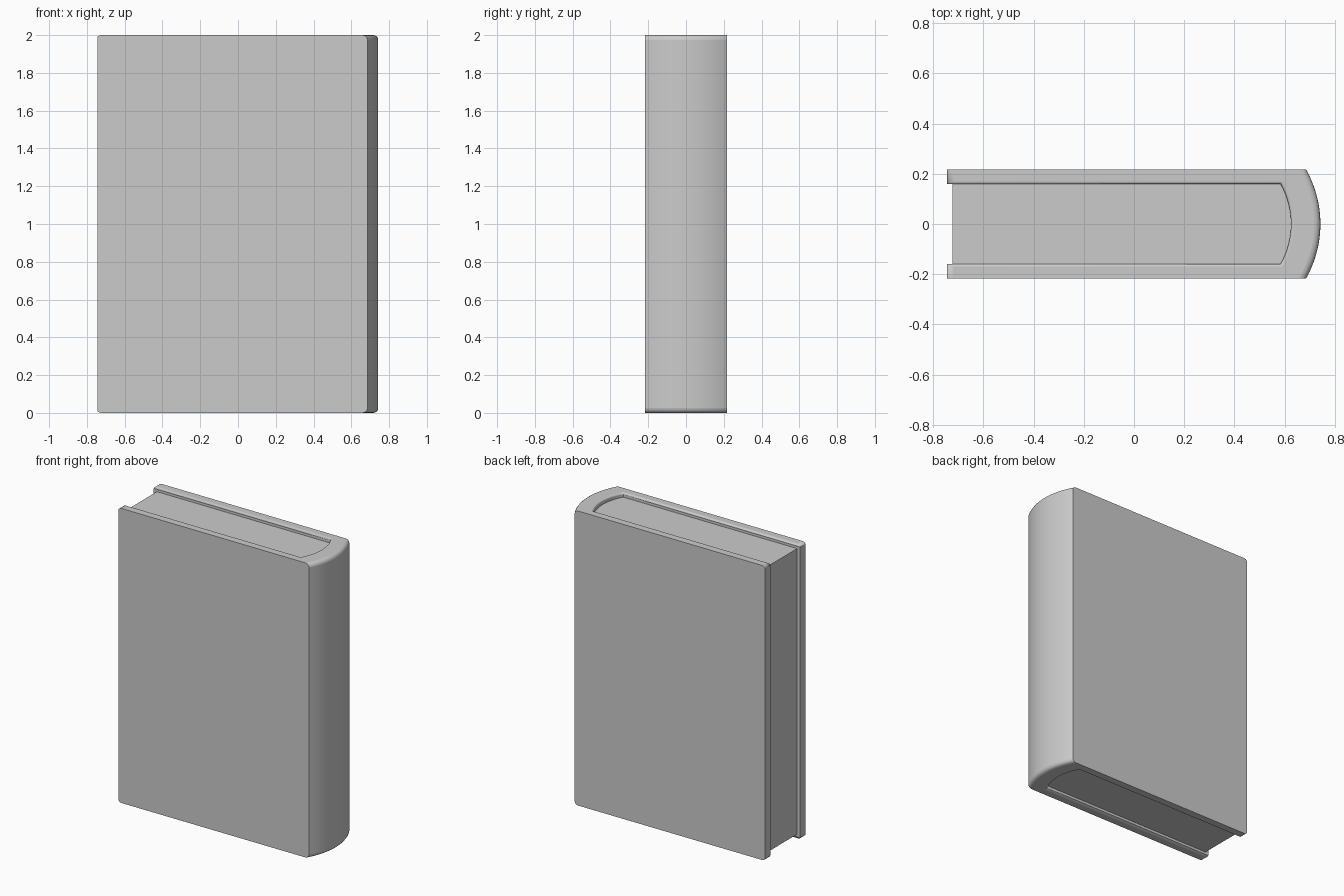
import bpy, bmesh

if "Cube" in bpy.data.objects:
    bpy.data.objects.remove(bpy.data.objects["Cube"])

H = 2.0
LEFT = -0.745


def arc(x_end, x_mid, half, n):
    """Shallow circular arc from y=-half to y=+half, bulging toward +x."""
    sag = x_mid - x_end
    r = (half * half + sag * sag) / (2 * sag)
    pts = []
    for i in range(n + 1):
        y = -half + 2 * half * i / n
        pts.append((x_mid - r + (r * r - y * y) ** 0.5, y))
    return pts


def prism(name, outline, z0, z1):
    """Extrude a flat outline upward into a closed solid."""
    bm = bmesh.new()
    face = bm.faces.new([bm.verts.new((x, y, z0)) for x, y in outline])
    top = bmesh.ops.extrude_face_region(bm, geom=[face])["geom"]
    for v in top:
        if isinstance(v, bmesh.types.BMVert):
            v.co.z = z1
    bmesh.ops.recalc_face_normals(bm, faces=bm.faces)
    mesh = bpy.data.meshes.new(name)
    bm.to_mesh(mesh)
    bm.free()
    obj = bpy.data.objects.new(name, mesh)
    bpy.context.collection.objects.link(obj)
    return obj


def smooth(obj):
    bpy.ops.object.select_all(action='DESELECT')
    obj.select_set(True)
    bpy.context.view_layer.objects.active = obj
    bpy.ops.object.shade_smooth_by_angle(angle=0.45)


# Cover: two boards joined by a rounded spine, as one U-shaped profile
outer = [(LEFT, -0.217)] + arc(0.685, 0.742, 0.217, 20) + [(LEFT, 0.217)]
inner = [(LEFT, -0.16)] + arc(0.583, 0.625, 0.16, 16) + [(LEFT, 0.16)]
cover = prism("cover", outer + inner[::-1], 0, H)

# Rounded board corners and spine rim, with a finer round on the inner rim
mesh = cover.data
weights = mesh.attributes.new("bevel_weight_edge", 'FLOAT', 'EDGE')
for e in mesh.edges:
    a, b = (mesh.vertices[i].co for i in e.vertices)
    if abs(a.z - b.z) > 0.01:
        continue
    at_end = max(a.x, b.x) < LEFT + 0.01
    on_spine = min(a.x, b.x) > 0.67
    on_inside = max(abs(a.y), abs(b.y)) < 0.161 and not (at_end or on_spine)
    weights.data[e.index].value = 1.0 if at_end or on_spine else 0.4 if on_inside else 0.0
bevel = cover.modifiers.new("rounded_rims", 'BEVEL')
bevel.limit_method = 'WEIGHT'
bevel.width = 0.025
bevel.segments = 4
smooth(cover)

# Page block: set in from the cover and following the inside of the spine
block = [(-0.722, -0.161)] + arc(0.584, 0.626, 0.161, 16) + [(-0.722, 0.161)]
pages = prism("pages", block, 0.03, H - 0.03)
smooth(pages)
